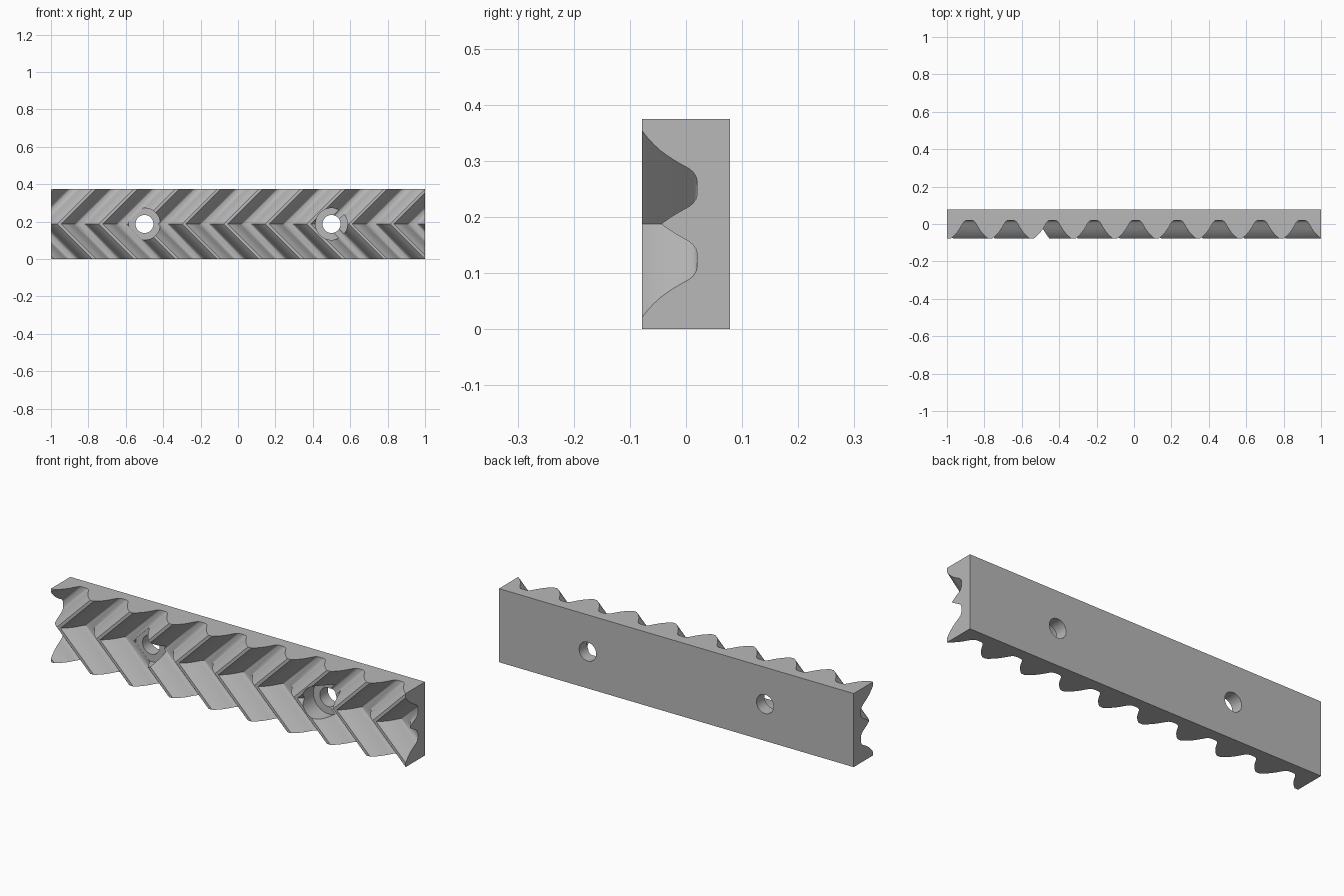
import bpy, bmesh, math
from mathutils import Vector

cube = bpy.data.objects.get("Cube")
if cube:
    bpy.data.objects.remove(cube, do_unlink=True)

HALF_LEN, DEPTH, HEIGHT = 1.0, 0.078, 0.375
MID = HEIGHT / 2
PITCH, VALLEY = 0.2225, 0.935      # tooth spacing and one valley centre on the mid line

grey = bpy.data.materials.new("plain grey")
grey.use_nodes = True
grey.diffuse_color = (0.48, 0.48, 0.48, 1)
grey.node_tree.nodes["Principled BSDF"].inputs["Base Color"].default_value = grey.diffuse_color

# Half of one valley: distance from its centre, depth position
half = [(0.011, 0.02), (0.02, 0.018), (0.028, 0.0125), (0.034, 0.005), (0.0385, -0.003),
        (0.047, -0.018), (0.056, -0.032), (0.0655, -0.045), (0.076, -0.0565),
        (0.088, -0.068), (0.101, -DEPTH)]
valley = [(-d, y) for d, y in reversed(half)] + half

# Toothed profile, longer than the bar so that it can be trimmed
profile = [(VALLEY + k * PITCH + d, y) for k in range(-11, 3) for d, y in valley]
profile = [(profile[0][0], DEPTH)] + profile + [(profile[-1][0], DEPTH)]

# Herringbone bar: the profile is swept at 45 degrees, mirrored at the mid line
bm = bmesh.new()
rows = [[bm.verts.new((x + abs(z - MID), y, z)) for x, y in profile]
        for z in (0, MID, HEIGHT)]
n = len(profile)
for low, high in zip(rows, rows[1:]):
    for i in range(n):
        j = (i + 1) % n
        bm.faces.new((low[i], low[j], high[j], high[i]))
bm.faces.new(rows[0][::-1])
bm.faces.new(rows[2])

# Trim both ends square
for side in (-1, 1):
    cut = bmesh.ops.bisect_plane(bm, geom=bm.verts[:] + bm.edges[:] + bm.faces[:],
                                 plane_co=(side * HALF_LEN, 0, 0), plane_no=(side, 0, 0),
                                 clear_outer=True)
    edges = [e for e in cut["geom_cut"] if isinstance(e, bmesh.types.BMEdge)]
    bmesh.ops.contextual_create(bm, geom=edges)
bmesh.ops.dissolve_limit(bm, angle_limit=0.001, verts=bm.verts[:], edges=bm.edges[:])
bmesh.ops.recalc_face_normals(bm, faces=bm.faces[:])
mesh = bpy.data.meshes.new("toothed_rack")
bm.to_mesh(mesh)
bm.free()
mesh.materials.append(grey)
rack = bpy.data.objects.new("toothed_rack", mesh)
bpy.context.collection.objects.link(rack)


def drill(x, radius, y_from, y_to):
    """Cut a round hole along y through the rack."""
    bpy.ops.mesh.primitive_cylinder_add(vertices=48, radius=radius, depth=y_to - y_from,
                                        location=(x, (y_from + y_to) / 2, MID),
                                        rotation=(math.pi / 2, 0, 0))
    cutter = bpy.context.object
    cutter.name = "hole_cutter"
    cutter.hide_render = True
    cutter.data.materials.append(grey)
    mod = rack.modifiers.new("hole", 'BOOLEAN')
    mod.operation, mod.solver, mod.object = 'DIFFERENCE', 'EXACT', cutter
    bpy.ops.object.select_all(action='DESELECT')
    rack.select_set(True)
    bpy.context.view_layer.objects.active = rack
    bpy.ops.object.modifier_apply(modifier=mod.name)
    bpy.data.objects.remove(cutter, do_unlink=True)


# Counterbored screw holes
for x in (-0.5, 0.5):
    drill(x, 0.085, -0.2, 0.014)
    drill(x, 0.048, -0.2, 0.2)

bpy.ops.object.shade_smooth_by_angle(angle=math.radians(30))
